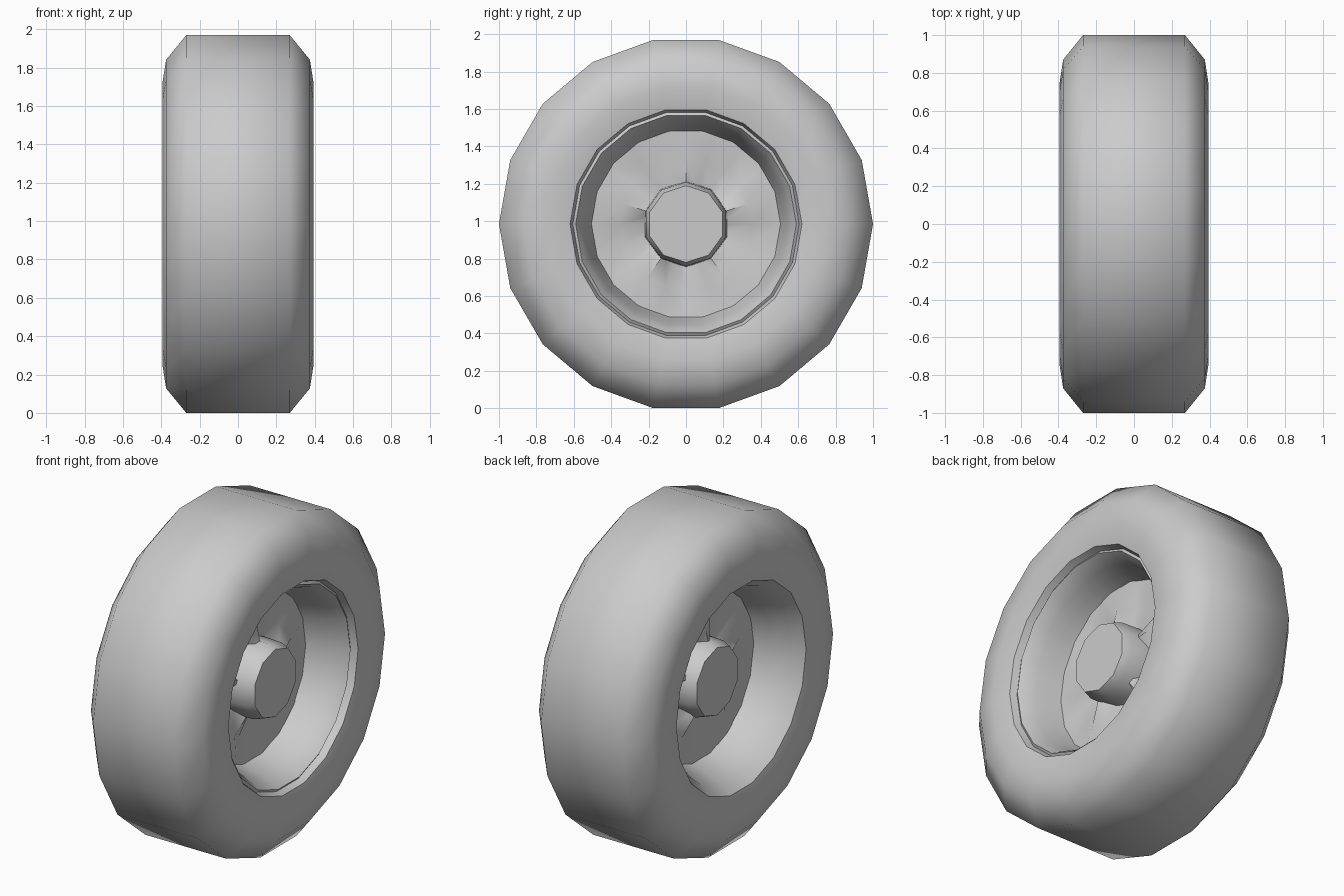
import bpy, bmesh
from math import radians, cos, sin, pi

cube = bpy.data.objects.get("Cube")
if cube:
    bpy.data.objects.remove(cube)

grey = bpy.data.materials.new("plain grey")
grey.use_nodes = True
colour = (0.6, 0.6, 0.6, 1)
grey.diffuse_color = colour
grey.node_tree.nodes["Principled BSDF"].inputs["Base Color"].default_value = colour
CENTRE = cos(radians(10))  # axle height, so a flat of the tyre rests on the ground


def lathe(name, profile, sides, turn=0, cap=False, ridge=None, sharp=60):
    """Spin (x, radius) points about the axle; ridge offsets x by radius and angle."""
    bm = bmesh.new()
    rings = []
    for x, r in profile:
        ring = []
        for i in range(sides):
            a = radians(turn) + 2 * pi * i / sides
            dx = ridge(r, a) if ridge else 0
            ring.append(bm.verts.new((x + dx, r * cos(a), CENTRE + r * sin(a))))
        rings.append(ring)
    for a, b in zip(rings, rings[1:]):
        for i in range(sides):
            j = (i + 1) % sides
            bm.faces.new((a[i], a[j], b[j], b[i]))
    if cap:
        bm.faces.new(rings[-1])
    bmesh.ops.recalc_face_normals(bm, faces=bm.faces)
    mesh = bpy.data.meshes.new(name)
    bm.to_mesh(mesh)
    bm.free()
    obj = bpy.data.objects.new(name, mesh)
    bpy.context.collection.objects.link(obj)
    mesh.materials.append(grey)
    bpy.ops.object.select_all(action="DESELECT")
    obj.select_set(True)
    bpy.context.view_layer.objects.active = obj
    bpy.ops.object.shade_smooth_by_angle(angle=radians(sharp))
    return obj


# Tyre tread and sidewalls
half = [(0.27, 1), (0.375, 0.87), (0.395, 0.74), (0.37, 0.62)]
lathe("tyre", half[::-1] + [(-x, r) for x, r in half], 18)

# Stepped rim on the left, plain dished rim on the right
lathe("left_rim", [(0.37, 0.62), (0.33, 0.605), (0.34, 0.59), (0.31, 0.57),
                   (0.25, 0.545), (0.17, 0.525), (0.08, 0.5)], 18, sharp=40)
lathe("right_rim", [(-0.37, 0.62), (-0.3, 0.57), (-0.2, 0.53), (-0.08, 0.5)], 18)

# Each side has a plate with a five-point raised star, and a hub
for side, name, reach in ((1, "left", 0.25), (-1, "right", 0.21)):
    def star(r, a):
        point = max(0, cos(5 * (a - pi / 2))) ** 2
        return side * 0.09 * point * max(0, (0.48 - r) / 0.28)
    lathe(name + "_plate", [(side * 0.06, 0.18), (side * 0.08, 0.35), (side * 0.1, 0.51)],
          20, turn=18, ridge=star)
    lathe(name + "_hub", [(side * 0.05, 0.23), (side * (reach - 0.05), 0.225),
                          (side * reach, 0.205)], 10, turn=18, cap=True, sharp=50)
